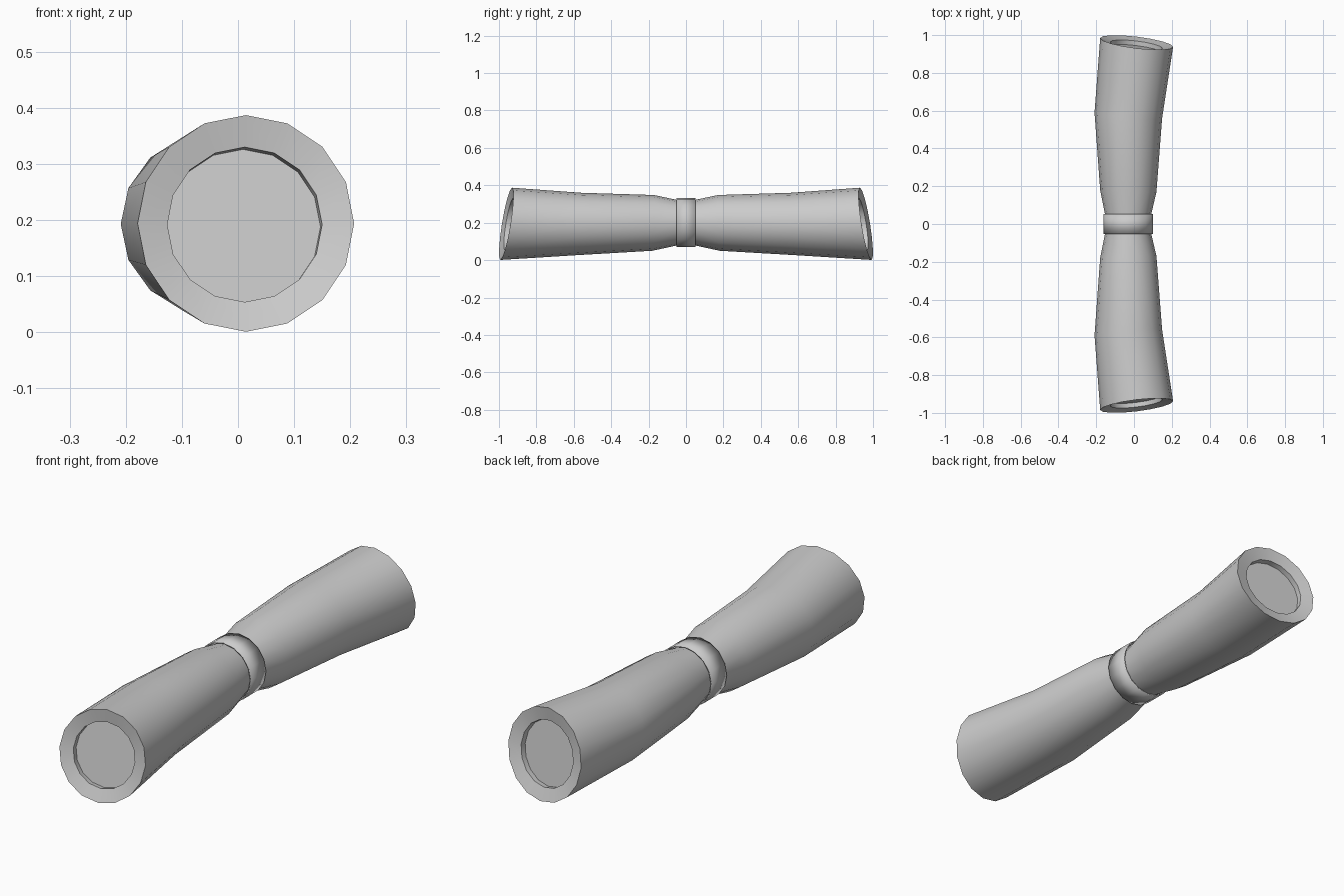
import bpy, bmesh
from math import sin, cos, tau, radians

if "Cube" in bpy.data.objects:
    bpy.data.objects.remove(bpy.data.objects["Cube"])

SIDES = 16

def loft(name, sections, cap_last=False):
    """Skin rings given as (x, y, z, radius x, radius z, tilt x, tilt z)."""
    bm = bmesh.new()
    rings = []
    for cx, cy, cz, rx, rz, tx, tz in sections:
        ring = []
        for i in range(SIDES):
            dx, dz = rx * sin(tau * i / SIDES), rz * cos(tau * i / SIDES)
            ring.append(bm.verts.new((cx + dx, cy - tx * dx - tz * dz, cz + dz)))
        rings.append(ring)
    for a, b in zip(rings, rings[1:]):
        for i in range(SIDES):
            j = (i + 1) % SIDES
            bm.faces.new((a[i], a[j], b[j], b[i]))
    if cap_last:
        bm.faces.new(rings[-1])
    bmesh.ops.recalc_face_normals(bm, faces=bm.faces)
    me = bpy.data.meshes.new(name)
    bm.to_mesh(me)
    bm.free()
    ob = bpy.data.objects.new(name, me)
    bpy.context.collection.objects.link(ob)
    bpy.ops.object.select_all(action='DESELECT')
    ob.select_set(True)
    bpy.context.view_layer.objects.active = ob
    bpy.ops.object.shade_smooth_by_angle(angle=radians(30))
    return ob

# Flared tubes: waist to slanted mouth, sloping rim, recessed end disc
tubes = loft("flared_tubes", [
    (-0.031, 0.0, 0.200, 0.120, 0.120, 0, 0),
    (-0.031, 0.05, 0.200, 0.122, 0.122, 0, 0),
    (-0.030, 0.175, 0.199, 0.149, 0.149, 0.03, 0.03),
    (-0.030, 0.575, 0.193, 0.179, 0.167, 0.08, 0.08),
    (0.014, 0.961, 0.194, 0.193, 0.193, 0.12, 0.16),
    (0.012, 0.947, 0.192, 0.138, 0.138, 0.12, 0.16),
    (0.009, 0.923, 0.188, 0.138, 0.138, 0.12, 0.16),
], cap_last=True)
mirror = tubes.modifiers.new("mirror", 'MIRROR')
mirror.use_axis = (False, True, False)

# Band around the waist
band = loft("waist_band", [
    (-0.031, y, 0.202, 0.131, 0.131, 0, 0) for y in (-0.052, 0.052)])
thick = band.modifiers.new("thickness", 'SOLIDIFY')
thick.thickness = 0.005
thick.offset = -1
